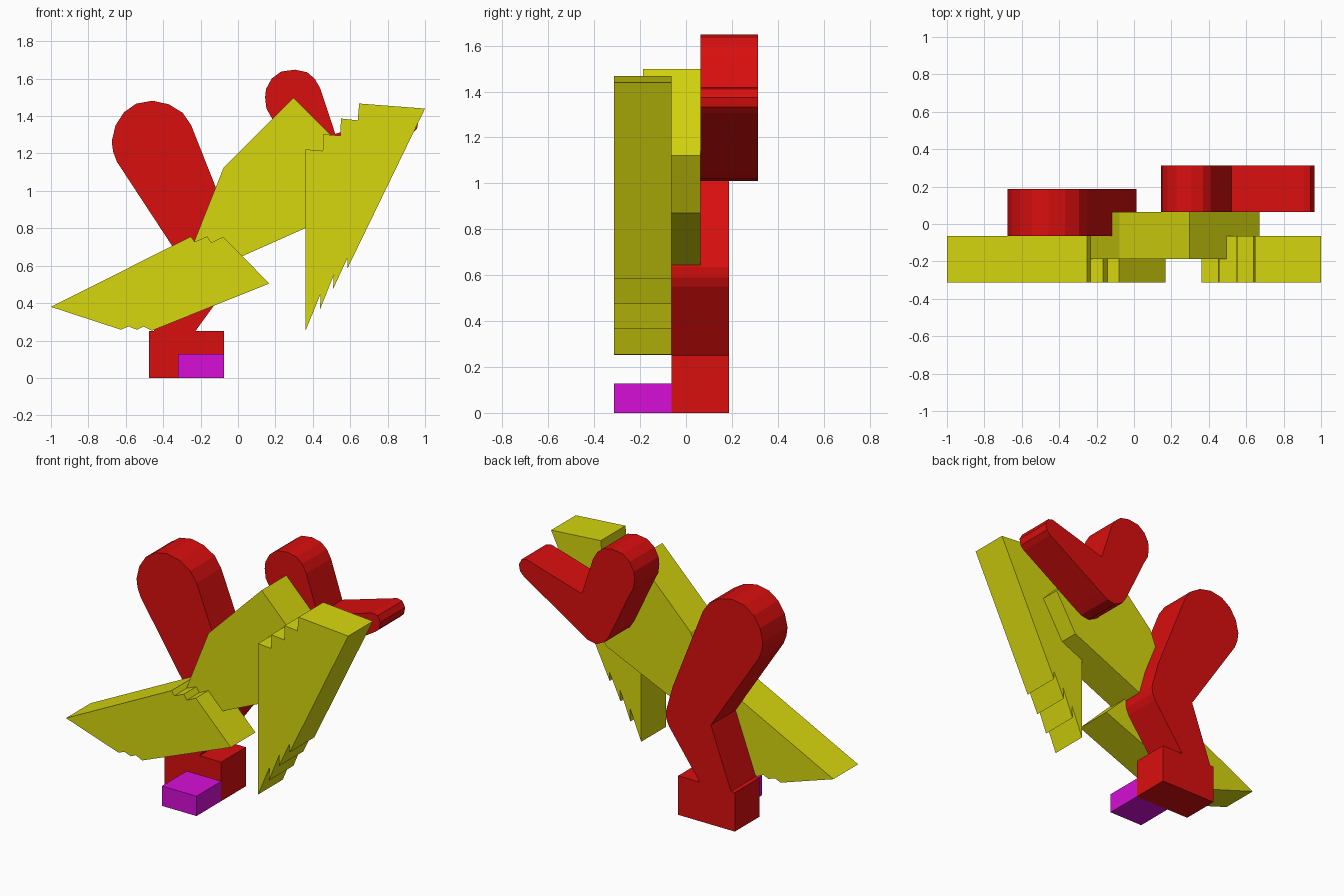
import bpy, bmesh


def material(name, rgb):
    m = bpy.data.materials.new(name)
    m.diffuse_color = (*rgb, 1)
    return m


RED = material("red", (0.70, 0.0045, 0.0045))
YELLOW = material("yellow", (0.68, 0.68, 0.0045))
PURPLE = material("purple", (0.68, 0.0045, 0.68))
THICK = 0.25


def slab(name, outline, front, mat):
    """Extrude an (x, z) outline backwards from the plane y = front."""
    bm = bmesh.new()
    face = bm.faces.new([bm.verts.new((x, front, z)) for x, z in outline])
    ext = bmesh.ops.extrude_face_region(bm, geom=[face])
    moved = [g for g in ext["geom"] if isinstance(g, bmesh.types.BMVert)]
    bmesh.ops.translate(bm, verts=moved, vec=(0, THICK, 0))
    bmesh.ops.recalc_face_normals(bm, faces=bm.faces)
    mesh = bpy.data.meshes.new(name)
    bm.to_mesh(mesh)
    bm.free()
    mesh.materials.append(mat)
    obj = bpy.data.objects.new(name, mesh)
    bpy.context.collection.objects.link(obj)
    return obj


# Leg: foot, calf, rounded knee and rounded thigh in one outline
slab("leg", [
    (-0.477, 0), (-0.075, 0), (-0.075, 0.25), (-0.228, 0.25),
    (-0.01, 0.55), (0.008, 0.59), (0.013, 0.635), (-0.036, 0.81),
    (-0.25, 1.35), (-0.295, 1.417), (-0.37, 1.463), (-0.457, 1.482),
    (-0.545, 1.466), (-0.61, 1.42), (-0.655, 1.35), (-0.675, 1.265),
    (-0.668, 1.21), (-0.647, 1.155), (-0.307, 0.637), (-0.45, 0.25),
    (-0.477, 0.25)], -0.063, RED)

# Toe block in front of the foot
slab("toe", [(-0.32, 0), (-0.075, 0), (-0.075, 0.127), (-0.32, 0.127)],
     -0.313, PURPLE)

# Body plate between the wings
slab("body", [(0.298, 1.498), (0.67, 1.122), (0.52, 0.872), (0.01, 0.645),
              (-0.24, 0.715), (-0.078, 1.122)], -0.187, YELLOW)

# Low wing with small notches on both long edges
slab("low_wing", [
    (-1, 0.38), (-0.252, 0.756), (-0.232, 0.728), (-0.165, 0.756),
    (-0.143, 0.724), (-0.08, 0.754), (0.168, 0.505), (-0.46, 0.253),
    (-0.505, 0.275), (-0.54, 0.258), (-0.585, 0.275), (-0.627, 0.258)],
    -0.313, YELLOW)

# High wing with stepped top and saw-toothed lower edge
slab("high_wing", [
    (0.362, 0.255), (0.442, 0.45), (0.438, 0.365), (0.512, 0.55),
    (0.508, 0.475), (0.585, 0.64), (0.585, 0.585), (1.0, 1.44),
    (0.648, 1.467), (0.64, 1.377), (0.55, 1.387), (0.548, 1.295),
    (0.455, 1.303), (0.453, 1.214), (0.362, 1.222)], -0.313, YELLOW)

# Arm: rounded shoulder, rounded elbow and tapered forearm
slab("arm", [
    (0.145, 1.50), (0.15, 1.545), (0.18, 1.6), (0.23, 1.638),
    (0.305, 1.648), (0.37, 1.634), (0.41, 1.60), (0.44, 1.548),
    (0.52, 1.305), (0.91, 1.42), (0.945, 1.412), (0.965, 1.375),
    (0.957, 1.332), (0.93, 1.306), (0.53, 1.053), (0.475, 1.02),
    (0.415, 1.01), (0.355, 1.04), (0.325, 1.085), (0.18, 1.39),
    (0.152, 1.44)], 0.063, RED)
